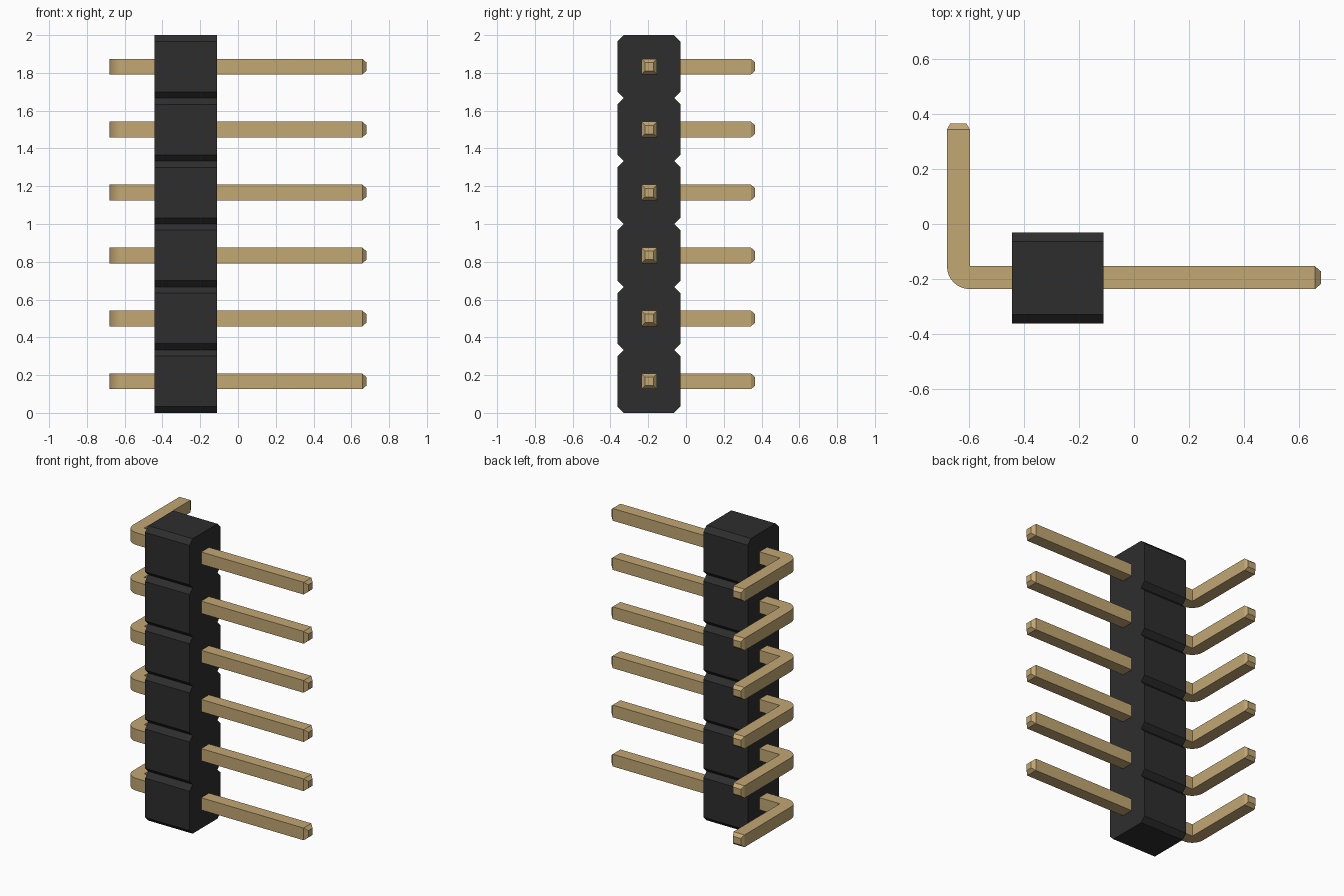
import bpy
import bmesh
from math import sin, cos, pi
from mathutils import Vector

cube = bpy.data.objects.get("Cube")
if cube:
    bpy.data.objects.remove(cube, do_unlink=True)

COUNT = 6
PITCH = 2 / COUNT
CHAMFER = 0.033
PIN_Y = -0.195
HALF = 0.0415          # half the pin thickness
TIP = 0.022            # length of the tapered tips


def material(name, colour):
    mat = bpy.data.materials.new(name)
    mat.use_nodes = True
    mat.diffuse_color = colour
    node = mat.node_tree.nodes["Principled BSDF"]
    node.inputs["Base Color"].default_value = colour
    node.inputs["Roughness"].default_value = 0.6
    return mat


def finish(bm, name, mat):
    bmesh.ops.recalc_face_normals(bm, faces=bm.faces)
    mesh = bpy.data.meshes.new(name)
    bm.to_mesh(mesh)
    bm.free()
    mesh.materials.append(mat)
    obj = bpy.data.objects.new(name, mesh)
    bpy.context.collection.objects.link(obj)
    return obj


def prism(points, offset):
    """Extrude a closed profile by an offset vector."""
    bm = bmesh.new()
    face = bm.faces.new([bm.verts.new(p) for p in points])
    ext = bmesh.ops.extrude_face_region(bm, geom=[face])
    verts = [g for g in ext["geom"] if isinstance(g, bmesh.types.BMVert)]
    bmesh.ops.translate(bm, verts=verts, vec=offset)
    return bm


def taper(bm, direction, across, scale):
    """Extend the end cap facing a direction into a tapered tip."""
    bmesh.ops.recalc_face_normals(bm, faces=bm.faces)
    d = Vector(direction)
    cap = max((f for f in bm.faces if f.normal.dot(d) > 0.99),
              key=lambda f: f.calc_center_median().dot(d))
    cap = bmesh.ops.extrude_discrete_faces(bm, faces=[cap])["faces"][0]
    centre = cap.calc_center_median()
    side = Vector(across)
    for v in cap.verts:
        rel = v.co - centre
        v.co = centre + side * rel.dot(side) * scale + Vector((0, 0, rel.z * 0.54)) + d * TIP


black = material("black plastic", (0.027, 0.027, 0.027, 1))
gold = material("pale gold", (0.54, 0.385, 0.172, 1))

# Housing: notched outline pushed along the pin direction
x0, x1 = -0.443, -0.11
y0, y1 = -0.362, -0.03
front, back = [], []
for i in range(COUNT):
    low, high = i * PITCH, (i + 1) * PITCH
    for side, edge, inset in ((front, y0, CHAMFER), (back, y1, -CHAMFER)):
        if i == 0:
            side.append((x0, edge + inset, low))
        side += [(x0, edge, low + CHAMFER), (x0, edge, high - CHAMFER),
                 (x0, edge + inset, high)]
finish(prism(front + back[::-1], (x1 - x0, 0, 0)), "housing", black)

# Pins: L-shaped outline with a rounded outer corner and tapered ends
left, inner = -0.68, -0.68 + 2 * HALF
bottom, top = PIN_Y - HALF, PIN_Y + HALF
end_x, end_y = 0.68 - TIP, 0.366 - TIP
for i in range(COUNT):
    z = (i + 0.5) * PITCH - HALF
    outline = [(end_x, bottom), (end_x, top), (inner, top),
               (inner, end_y), (left, end_y)]
    for k in range(9):
        a = pi + k * pi / 16
        outline.append((inner + 2 * HALF * cos(a), top + 2 * HALF * sin(a)))
    bm = prism([(x, y, z) for x, y in outline], (0, 0, 2 * HALF))
    taper(bm, (1, 0, 0), (0, 1, 0), 0.54)
    taper(bm, (0, 1, 0), (1, 0, 0), 0.7)
    pin = finish(bm, f"pin_{i + 1}", gold)
    bpy.ops.object.select_all(action="DESELECT")
    pin.select_set(True)
    bpy.context.view_layer.objects.active = pin
    bpy.ops.object.shade_smooth_by_angle(angle=pi / 9)
